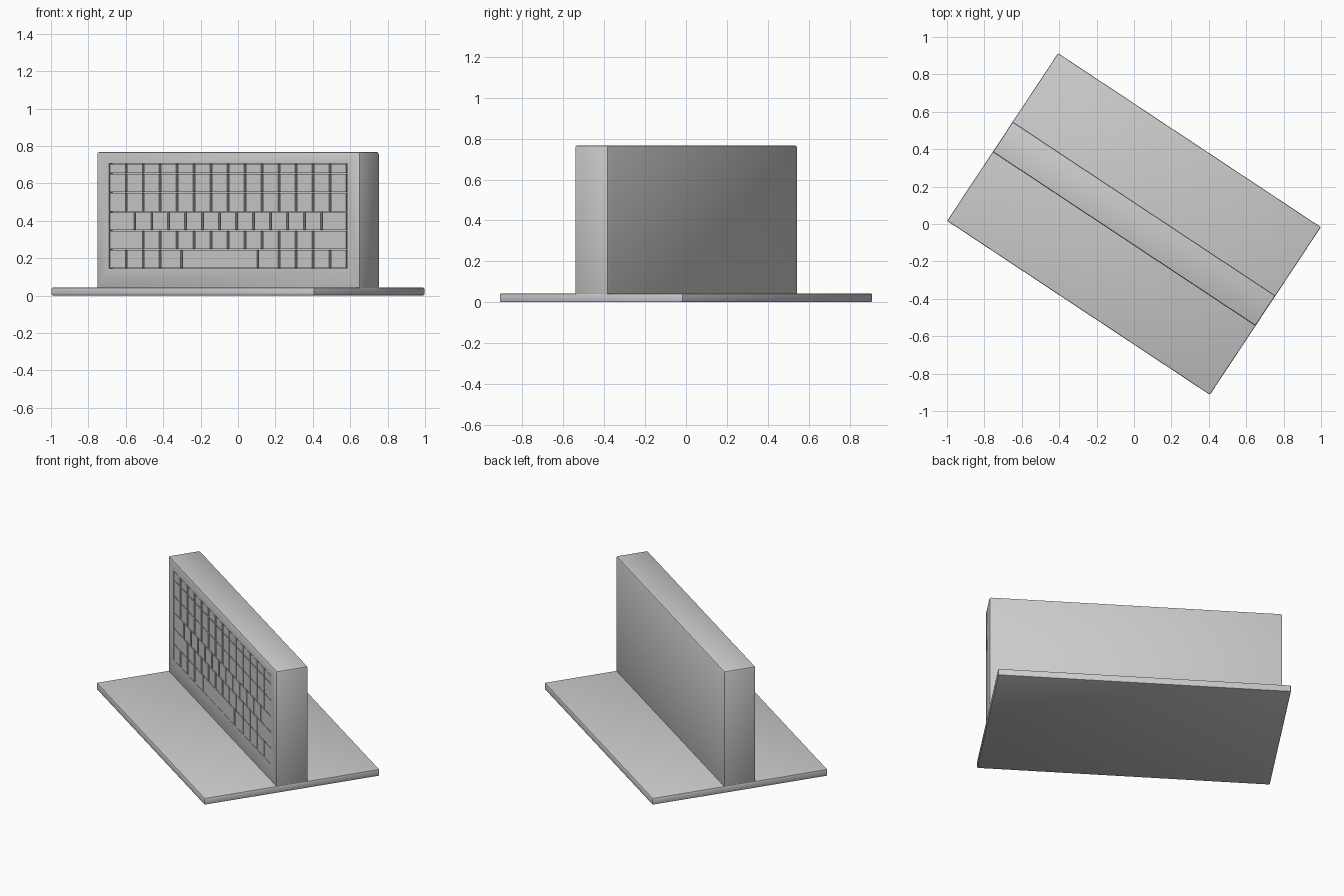
import bpy, bmesh, math
from mathutils import Matrix, Vector

if "Cube" in bpy.data.objects:
    bpy.data.objects.remove(bpy.data.objects["Cube"])

ROT = Matrix.Rotation(math.radians(-33.5), 4, 'Z')
L = 1.685                       # shared length of base and body
FRONT = -0.096                  # body front plane (local y)
POCKET = (-0.762, 0.762, 0.145, 0.707)
DEPTH = 0.03


def add_box(bm, x0, x1, y0, y1, z0, z1, bevel=0, segments=2):
    m = Matrix.LocRotScale(Vector(((x0 + x1) / 2, (y0 + y1) / 2, (z0 + z1) / 2)), None,
                           Vector((x1 - x0, y1 - y0, z1 - z0)))
    verts = bmesh.ops.create_cube(bm, size=1, matrix=m)['verts']
    if bevel:
        edges = list({e for v in verts for e in v.link_edges})
        bmesh.ops.bevel(bm, geom=edges, offset=bevel, segments=segments,
                        profile=0.5, affect='EDGES')


def finish(bm, name):
    bmesh.ops.recalc_face_normals(bm, faces=bm.faces)
    mesh = bpy.data.meshes.new(name)
    bm.to_mesh(mesh)
    bm.free()
    ob = bpy.data.objects.new(name, mesh)
    bpy.context.collection.objects.link(ob)
    ob.matrix_world = ROT
    bpy.context.view_layer.objects.active = ob
    ob.select_set(True)
    bpy.ops.object.shade_smooth_by_angle(angle=math.radians(40))
    ob.select_set(False)


# Flat base plate
bm = bmesh.new()
add_box(bm, -L / 2, L / 2, -0.5375, 0.5375, 0, 0.043, 0.007)
finish(bm, "base_plate")

# Upright body with a shallow pocket in its front face
bm = bmesh.new()
add_box(bm, -L / 2, L / 2, FRONT, 0.098, 0.035, 0.767, 0.01)
face = min(bm.faces, key=lambda f: f.calc_center_median().y)
mid = face.calc_center_median()
bmesh.ops.inset_region(bm, faces=[face], thickness=0.05)
for v in face.verts:
    v.co.x = POCKET[0] if v.co.x < mid.x else POCKET[1]
    v.co.z = POCKET[2] if v.co.z < mid.z else POCKET[3]
floor = bmesh.ops.extrude_discrete_faces(bm, faces=[face])['faces'][0]
for v in floor.verts:
    v.co.y += DEPTH
finish(bm, "upright_body")

# Keys: row height boundaries from the top, key widths in units of 1/14 row
LEVELS = [0.707, 0.652, 0.55, 0.447, 0.347, 0.247, 0.145]
ROWS = [
    [1] * 14,
    [1] * 14,
    [1] * 14,
    [1.5] + [1] * 11 + [1.5],
    [2] + [1] * 10 + [2],
    [1, 1, 1, 1.25, 4.5, 1.25, 1, 1, 1, 1],
]
unit = (POCKET[1] - POCKET[0]) / 14
GX, GZ = 0.006, 0.0025
bm = bmesh.new()
for row, top, bottom in zip(ROWS, LEVELS, LEVELS[1:]):
    x = POCKET[0]
    for w in row:
        add_box(bm, x + GX, x + w * unit - GX, FRONT, FRONT + DEPTH + 0.005,
                bottom + GZ, top - GZ)
        x += w * unit
finish(bm, "keys")
